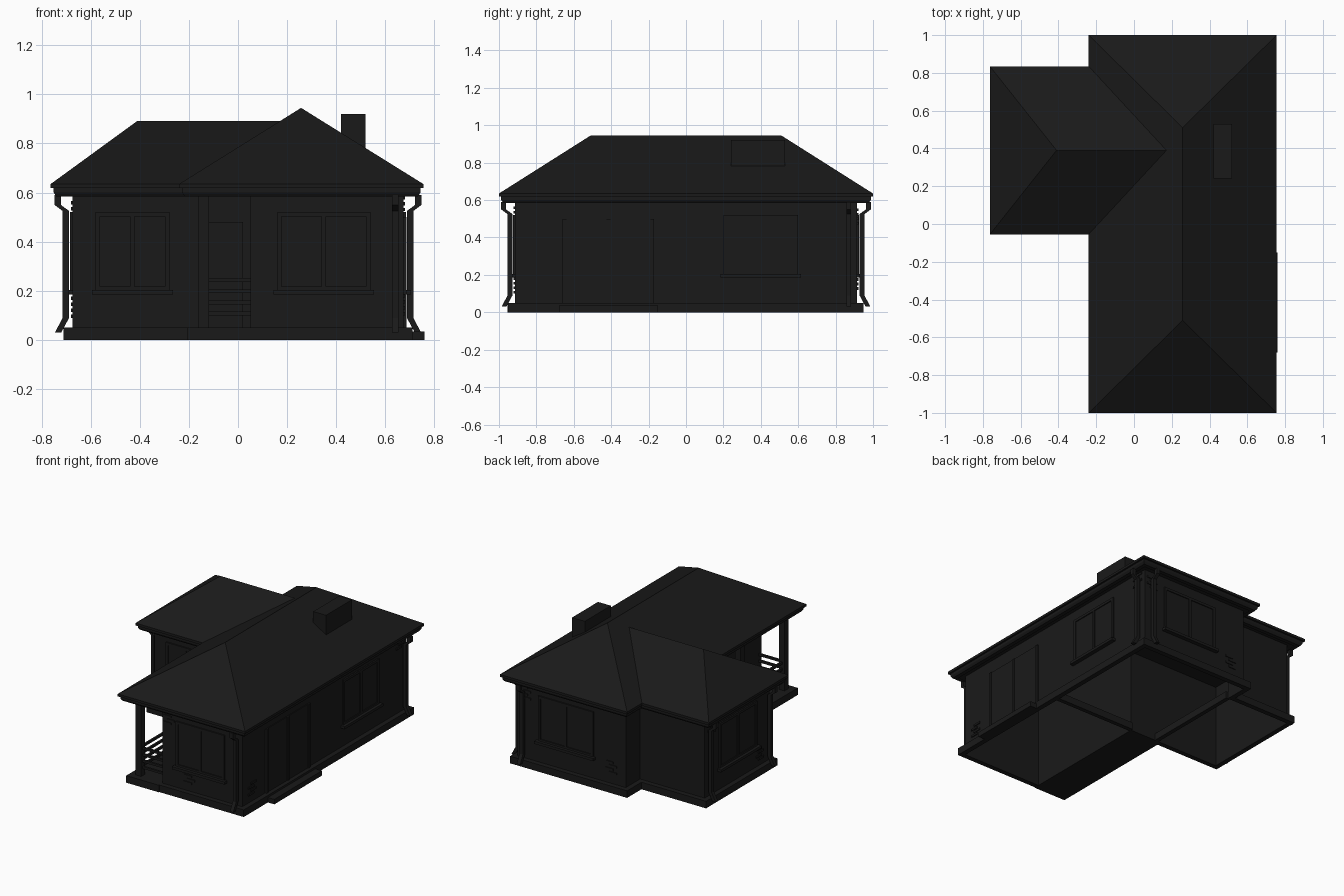
import bpy, bmesh
from mathutils import Vector

if "Cube" in bpy.data.objects:
    bpy.data.objects.remove(bpy.data.objects["Cube"])

BLACK = bpy.data.materials.new("near_black")
BLACK.diffuse_color = (0.01, 0.01, 0.01, 1)
BLACK.use_nodes = True
BLACK.node_tree.nodes["Principled BSDF"].inputs["Base Color"].default_value = BLACK.diffuse_color


def mesh(name, verts, faces):
    me = bpy.data.meshes.new(name)
    me.from_pydata(verts, [], faces)
    me.materials.append(BLACK)
    ob = bpy.data.objects.new(name, me)
    bpy.context.collection.objects.link(ob)
    return ob


def boxes(name, spans):
    """One object made of boxes given as (x0, x1, y0, y1, z0, z1)."""
    v, f = [], []
    for x0, x1, y0, y1, z0, z1 in spans:
        n = len(v)
        v += [(x, y, z) for z in (z0, z1) for x, y in ((x0, y0), (x1, y0), (x1, y1), (x0, y1))]
        f += [[n + i for i in q] for q in ((3, 2, 1, 0), (4, 5, 6, 7), (0, 1, 5, 4),
                                           (1, 2, 6, 5), (2, 3, 7, 6), (3, 0, 4, 7))]
    return mesh(name, v, f)


def offset(pts, d):
    """Grow a right-angled counter-clockwise outline by d."""
    out = []
    for i, p in enumerate(pts):
        a = (Vector(p) - Vector(pts[i - 1])).normalized()
        b = (Vector(pts[(i + 1) % len(pts)]) - Vector(p)).normalized()
        out.append((p[0] + d * (a.y + b.y), p[1] - d * (a.x + b.x)))
    return out


def loft(name, rings, extra=()):
    """Join equal rings of (outline, z) into a strip."""
    n = len(rings[0][0])
    v = [(x, y, z) for pts, z in rings for x, y in pts]
    f = [(k * n + i, k * n + (i + 1) % n, (k + 1) * n + (i + 1) % n, (k + 1) * n + i)
         for k in range(len(rings) - 1) for i in range(n)]
    return mesh(name, v, f + list(extra))


# Walls, open underneath, with the porch recess at the front left
wall = [(.05, -.915), (.675, -.915), (.675, .915), (-.17, .915),
        (-.17, .755), (-.675, .755), (-.675, .03), (.05, .03)]
loft("walls", [(wall, 0), (wall, .6)])
foot = offset(wall, .035)
loft("foundation", [(wall, 0), (foot, 0), (foot, .05), (wall, .05)])
boxes("porch_floor", [(-.205, .05, -.955, .03, 0, .05)])
boxes("inner_foundation", [(.05, .675, .015, .045, 0, .05), (-.185, -.155, .03, .755, 0, .05)])

# Hipped roof with the wing's valleys
E, RZ, WZ = .635, .945, .892
rv = [(-.24, -1, E), (.755, -1, E), (.755, 1, E), (-.24, 1, E),
      (-.24, .835, E), (-.763, .835, E), (-.763, -.055, E), (-.24, -.055, E),
      (.257, -.51, RZ), (.257, .51, RZ), (-.41, .39, WZ), (.172, .39, WZ)]
rf = [(0, 1, 8), (1, 2, 9, 8), (2, 3, 9), (3, 4, 11, 9), (11, 7, 0, 8), (9, 11, 8),
      (5, 6, 10), (6, 7, 11, 10), (4, 5, 10, 11)]
mesh("roof", rv, rf)
eave = [p[:2] for p in rv[:8]]
loft("roof_edge", [(eave, E), (eave, .618), (offset(eave, -.02), .618)])

# Gutters and soffit
gut = offset(eave, -.012)
loft("gutters", [(gut, .62), (gut, .6), (offset(eave, -.022), .585), (offset(eave, -.05), .585)])
mesh("soffit", [(x, y, .592) for x, y in offset(eave, -.03)], [tuple(range(7, -1, -1))])

# Chimney
boxes("chimney", [(.42, .52, .24, .53, .7, .92)])


def downpipe(name, base, out):
    """Square pipe running down a wall; out is the outward direction."""
    side = Vector((-out[1], out[0], 0)) * .013
    o = Vector((*out, 0))
    path = [(.06, .59), (.06, .55), (.026, .525), (.026, .09), (.058, .03)]
    v, f = [], []
    for i, (d, z) in enumerate(path):
        c = Vector((*base, z)) + o * d
        for s, t in ((-1, -1), (1, -1), (1, 1), (-1, 1)):
            v.append(c + side * s + o * .013 * t)
    for k in range(4):
        f += [(4 * k + i, 4 * k + (i + 1) % 4, 4 * k + 4 + (i + 1) % 4, 4 * k + 4 + i) for i in range(4)]
    mesh(name, v, f + [(3, 2, 1, 0), (16, 17, 18, 19)])


for i, (b, o) in enumerate([((.64, -.915), (0, -1)), ((.675, .87), (1, 0)), ((.62, .915), (0, 1)),
                            ((-.675, .06), (-1, 0)), ((-.675, .72), (-1, 0))]):
    downpipe(f"downpipe_{i + 1}", b, o)


def on_wall(axis, pos, sgn, a0, a1, z0, z1, depth):
    """Box span standing out from a wall plane."""
    p, q = sorted((pos, pos + sgn * depth))
    return (p, q, a0, a1, z0, z1) if axis == 'x' else (a0, a1, p, q, z0, z1)


# Windows: frame bars, pane and sill
def window(name, axis, pos, sgn, a0, a1, z0=.2, z1=.52):
    w, m = .018, (a0 + a1) / 2
    spans = [(a0, a1, z0, z1, .003), (a0, a1, z1 - w, z1, .01), (a0, a1, z0, z0 + w, .01),
             (a0, a0 + w, z0, z1, .01), (a1 - w, a1, z0, z1, .01), (m - w / 2, m + w / 2, z0, z1, .01),
             (a0 - .015, a1 + .015, z0 - .015, z0 + .004, .03)]
    boxes(name, [on_wall(axis, pos, sgn, *s) for s in spans])


window("front_window", 'y', -.915, -1, .16, .54)
window("right_window", 'x', .675, 1, .2, .6)
window("back_window", 'y', .915, 1, .08, .51)
window("wing_left_window", 'x', -.675, -1, .18, .6)
window("wing_front_window", 'y', .03, -1, -.58, -.28)

# Doors and the step outside the side door
boxes("side_step", [(.68, .76, -.68, -.15, 0, .035)])
boxes("side_door", [on_wall('x', .675, 1, -.65, -.18, .05, .5, .006)]
      + [on_wall('x', .675, 1, y - .01, y + .01, .05, .5, .012) for y in (-.65, -.415, -.18)])
boxes("porch_door", [on_wall('y', .03, -1, -.12, .02, .05, .48, .008)])

# Raised brick accents
patches = [('y', -.915, -1, .06, .48), ('y', -.915, -1, .22, .1), ('x', .675, 1, .8, .5),
           ('x', .675, 1, -.85, .1), ('x', -.675, -1, .64, .48), ('x', -.675, -1, .1, .09),
           ('y', .915, 1, .57, .47), ('y', .915, 1, -.1, .12)]
boxes("brick_accents", [on_wall(a, p, s, c + k % 2 * .025, c + k % 2 * .025 + .06, z + k * .024,
                                z + k * .024 + .014, .006)
                        for a, p, s, c, z in patches for k in range(4)])

# Porch posts and rails
PX, PY = -.14, -.89
boxes("porch_posts", [(PX - .022, PX + .022, y - .022, y + .022, .05, .595) for y in (PY, -.4)])
boxes("porch_rails", [s for z in (.1, .145, .19, .235) for s in
                      ((PX, .05, PY - .007, PY + .007, z, z + .016),
                       (PX - .007, PX + .007, PY, -.4, z, z + .016))])
